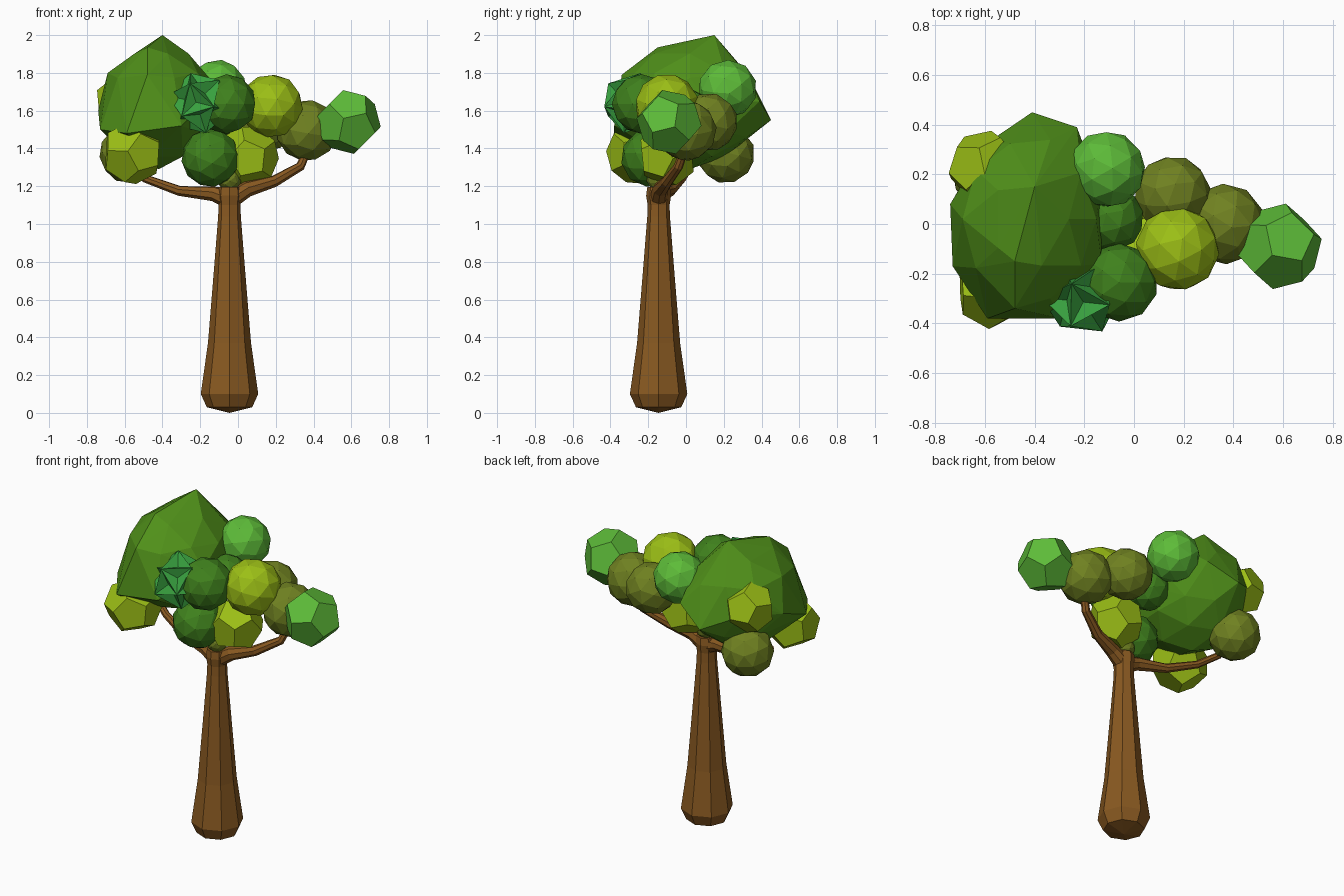
import bpy, bmesh, math
from mathutils import Vector, Matrix, Euler

if "Cube" in bpy.data.objects:
    bpy.data.objects.remove(bpy.data.objects["Cube"])


def material(name, rgb):
    m = bpy.data.materials.new(name)
    m.diffuse_color = (*rgb, 1)
    m.use_nodes = True
    m.node_tree.nodes["Principled BSDF"].inputs["Base Color"].default_value = m.diffuse_color
    return m


BARK = material("bark", (0.25, 0.10, 0.015))
LEAF = {
    "forest": material("forest_green", (0.08, 0.28, 0.01)),
    "moss": material("moss_green", (0.05, 0.22, 0.012)),
    "lime": material("lime_yellow", (0.33, 0.52, 0.008)),
    "olive": material("olive_green", (0.16, 0.22, 0.015)),
    "fresh": material("fresh_green", (0.11, 0.50, 0.04)),
    "teal": material("teal_green", (0.04, 0.36, 0.05)),
}


def finish(bm, name, mat):
    bmesh.ops.recalc_face_normals(bm, faces=bm.faces)
    me = bpy.data.meshes.new(name)
    bm.to_mesh(me)
    bm.free()
    me.materials.append(mat)
    ob = bpy.data.objects.new(name, me)
    bpy.context.collection.objects.link(ob)
    return ob


def tube(name, points, radii, sides, mat, tip_down=None):
    """Flat-sided tube along a path, with an optional pointed start."""
    bm = bmesh.new()
    pts = [Vector(p) for p in points]
    rings = []
    for i, (p, r) in enumerate(zip(pts, radii)):
        t = (pts[min(i + 1, len(pts) - 1)] - pts[max(i - 1, 0)]).normalized()
        q = Vector((0, 0, 1)).rotation_difference(t)
        rings.append([bm.verts.new(p + q @ Vector((r * math.cos(a), r * math.sin(a), 0)))
                      for a in (2 * math.pi * k / sides for k in range(sides))])
    for lo, hi in zip(rings, rings[1:]):
        for k in range(sides):
            n = (k + 1) % sides
            bm.faces.new((lo[k], lo[n], hi[n], hi[k]))
    bm.faces.new(rings[-1])
    if tip_down:
        tip = bm.verts.new(tip_down)
        for k in range(sides):
            bm.faces.new((rings[0][k], tip, rings[0][(k + 1) % sides]))
    else:
        bm.faces.new(rings[0])
    return finish(bm, name, mat)


def hull(points):
    bm = bmesh.new()
    for p in points:
        bm.verts.new(p)
    res = bmesh.ops.convex_hull(bm, input=bm.verts)
    junk = {g for g in res["geom_interior"] + res["geom_unused"]
            if isinstance(g, bmesh.types.BMVert)}
    bmesh.ops.delete(bm, geom=list(junk), context='VERTS')
    return bm


def ico_bm(level):
    bm = bmesh.new()
    bmesh.ops.create_icosphere(bm, subdivisions=level, radius=1)
    return bm


def dodeca_bm():
    src = ico_bm(1)
    pts = [f.calc_center_median().normalized() for f in src.faces]
    src.free()
    bm = hull(pts)
    bmesh.ops.dissolve_limit(bm, angle_limit=0.02, verts=bm.verts, edges=bm.edges)
    return bm


def star_bm():
    bm = ico_bm(1)
    bmesh.ops.poke(bm, faces=bm.faces, offset=-0.22)
    return bm


SHAPES = {"round": lambda: ico_bm(2), "dodeca": dodeca_bm, "star": star_bm}


def blob(name, shape, loc, r, tint, turn):
    bm = SHAPES[shape]()
    rot = Euler((turn, turn * 1.7, turn * 0.6)).to_matrix().to_4x4()
    bm.transform(Matrix.Translation(loc) @ rot @ Matrix.Scale(r, 4))
    finish(bm, name, LEAF[tint])


# Trunk and its two branches
TX, TY = -0.045, -0.145
prof = [(0.03, 0.12), (0.10, 0.152), (0.37, 0.114), (0.75, 0.083),
        (1.04, 0.06), (1.10, 0.058), (1.15, 0.066), (1.195, 0.06)]
tube("trunk", [(TX, TY, z) for z, _ in prof], [r for _, r in prof], 8, BARK, (TX, TY, 0))
tube("left_branch",
     [(-0.05, -0.145, 1.13), (-0.13, -0.13, 1.16), (-0.31, -0.08, 1.175),
      (-0.49, -0.02, 1.24), (-0.62, 0.03, 1.33)],
     [0.05, 0.04, 0.027, 0.022, 0.02], 8, BARK)
tube("right_branch",
     [(-0.04, -0.145, 1.13), (0.05, -0.135, 1.185), (0.19, -0.10, 1.225),
      (0.33, -0.04, 1.305), (0.38, 0.0, 1.42)],
     [0.05, 0.042, 0.031, 0.025, 0.02], 8, BARK)

# Large faceted crown: an ellipsoid stretched out to a few corner points
src = ico_bm(2)
pts = [Vector((-0.42 + 0.30 * v.co.x, 0.02 + 0.375 * v.co.y, 1.63 + 0.32 * v.co.z))
       for v in src.verts]
src.free()
pts += [(-0.40, 0.15, 2.00), (-0.41, 0.45, 1.55), (-0.48, -0.15, 1.935),
        (-0.48, -0.34, 1.79), (-0.74, 0.08, 1.60), (-0.73, -0.17, 1.50),
        (-0.59, -0.38, 1.48), (-0.30, -0.38, 1.52), (-0.69, 0.02, 1.80),
        (-0.42, 0.02, 1.29), (-0.13, -0.16, 1.68), (-0.13, 0.06, 1.58),
        (-0.23, 0.39, 1.65), (-0.36, 0.28, 1.83)]
finish(hull(pts), "large_crown", LEAF["forest"])

# Smaller leaf clumps
for args in [
    ("front_left_clump", "dodeca", (-0.56, -0.255, 1.375), 0.17, "lime", 0.3),
    ("back_left_low_clump", "round", (-0.58, 0.21, 1.37), 0.155, "olive", 0.5),
    ("back_left_high_clump", "dodeca", (-0.60, 0.225, 1.66), 0.155, "lime", 0.8),
    ("front_low_clump", "round", (-0.145, -0.19, 1.35), 0.155, "moss", 0.2),
    ("right_low_clump", "dodeca", (0.055, -0.10, 1.36), 0.165, "lime", 1.1),
    ("front_high_clump", "round", (-0.06, -0.235, 1.635), 0.158, "moss", 0.0),
    ("star_clump", "star", (-0.21, -0.285, 1.64), 0.17, "teal", 0.4),
    ("right_high_clump", "round", (0.175, -0.10, 1.625), 0.17, "lime", 0.6),
    ("right_back_clump", "round", (0.155, 0.12, 1.54), 0.155, "olive", 0.9),
    ("right_middle_clump", "round", (0.365, 0.0, 1.495), 0.163, "olive", 0.1),
    ("right_end_clump", "dodeca", (0.585, -0.09, 1.54), 0.175, "fresh", 0.7),
    ("back_high_clump", "round", (-0.11, 0.22, 1.715), 0.156, "fresh", 0.35),
    ("inner_clump", "round", (-0.09, 0.02, 1.58), 0.13, "moss", 0.75),
    ("trunk_top_clump", "round", (TX, TY, 1.24), 0.065, "olive", 0.2),
]:
    blob(*args)
